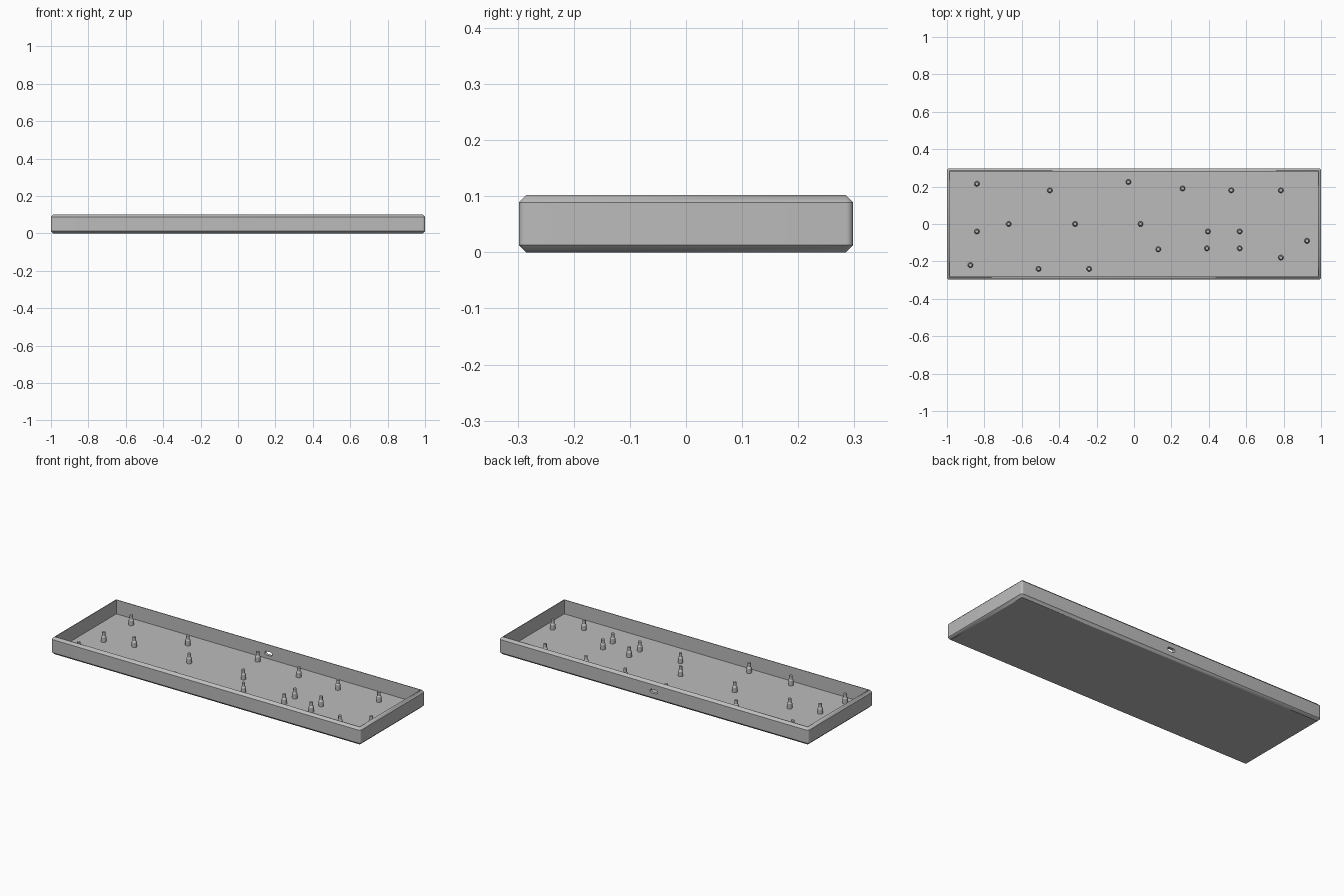
import bpy, bmesh
from math import pi, sin, cos, radians

if "Cube" in bpy.data.objects:
    bpy.data.objects.remove(bpy.data.objects["Cube"])

grey = bpy.data.materials.new("plain grey")
grey.use_nodes = True
COLOUR = (0.5, 0.5, 0.5, 1)
grey.diffuse_color = COLOUR
grey.node_tree.nodes["Principled BSDF"].inputs["Base Color"].default_value = COLOUR

HX, HY, H = 1.0, 0.298, 0.102      # outer half sizes and height
EDGE, WALL, FLOOR = 0.013, 0.017, 0.02
SEG = 6


def rounded_ring(inset, radius, z):
    """Rounded rectangle, inset from the outer walls."""
    pts = []
    for q, (sx, sy) in enumerate([(1, 1), (-1, 1), (-1, -1), (1, -1)]):
        for i in range(SEG + 1):
            a = (q + i / SEG) * pi / 2
            pts.append((sx * (HX - inset - radius) + radius * cos(a),
                        sy * (HY - inset - radius) + radius * sin(a), z))
    return pts


def loft(name, rings):
    """Skin a stack of rings, with a cap at both ends."""
    bm = bmesh.new()
    loops = [[bm.verts.new(p) for p in ring] for ring in rings]
    n = len(loops[0])
    for lower, upper in zip(loops, loops[1:]):
        for i in range(n):
            j = (i + 1) % n
            bm.faces.new((lower[i], lower[j], upper[j], upper[i]))
    bm.faces.new(loops[0][::-1])
    bm.faces.new(loops[-1])
    bmesh.ops.remove_doubles(bm, verts=bm.verts, dist=1e-5)
    bmesh.ops.recalc_face_normals(bm, faces=bm.faces)
    mesh = bpy.data.meshes.new(name)
    bm.to_mesh(mesh)
    bm.free()
    mesh.materials.append(grey)
    obj = bpy.data.objects.new(name, mesh)
    bpy.context.collection.objects.link(obj)
    return obj


def smooth(obj):
    bpy.ops.object.select_all(action="DESELECT")
    obj.select_set(True)
    bpy.context.view_layer.objects.active = obj
    bpy.ops.object.shade_smooth_by_angle(angle=radians(30))


# Tray: chamfered, round-cornered shell with a sharp-cornered cavity
tray = loft("tray", [
    rounded_ring(EDGE, 0, 0),
    rounded_ring(0, EDGE, EDGE),
    rounded_ring(0, EDGE, H - EDGE),
    rounded_ring(EDGE, 0, H),
    rounded_ring(WALL, 0, H),
    rounded_ring(WALL, 0, FLOOR),
])

# Cable slot through the back wall
slot_ring = []
for i in range(24):
    a = (i + 0.5) * pi / 12
    side = 0.013 if cos(a) > 0 else -0.013
    slot_ring.append((side + 0.011 * cos(a), 0.05 + 0.011 * sin(a)))
cutter = loft("slot_cutter", [[(x, y, z) for x, z in slot_ring]
                              for y in (HY - 0.05, HY + 0.05)])
cut = tray.modifiers.new("slot", "BOOLEAN")
cut.operation = "DIFFERENCE"
cut.solver = "EXACT"
cut.object = cutter
bpy.context.view_layer.objects.active = tray
bpy.ops.object.modifier_apply(modifier="slot")
bpy.data.objects.remove(cutter)
smooth(tray)

# Mounting posts: wide foot, tapering to a slim peg
POSTS = [(-.84, .215), (-.45, .18), (-.03, .225), (.26, .19), (.52, .18),
         (.785, .18), (-.67, 0), (-.315, 0), (.035, 0), (-.84, -.04),
         (.395, -.04), (.565, -.04), (.925, -.09), (.13, -.135),
         (.39, -.13), (.565, -.13), (.785, -.18), (-.875, -.22),
         (-.51, -.24), (-.24, -.24)]
PROFILE = [(.014, -.002), (.014, .028), (.009, .036), (.009, .056)]

for k, (px, py) in enumerate(POSTS):
    rings = [[(px + r * cos(i * pi / 12), py + r * sin(i * pi / 12), FLOOR + z)
              for i in range(24)] for r, z in PROFILE]
    smooth(loft(f"mounting_post_{k + 1}", rings))
